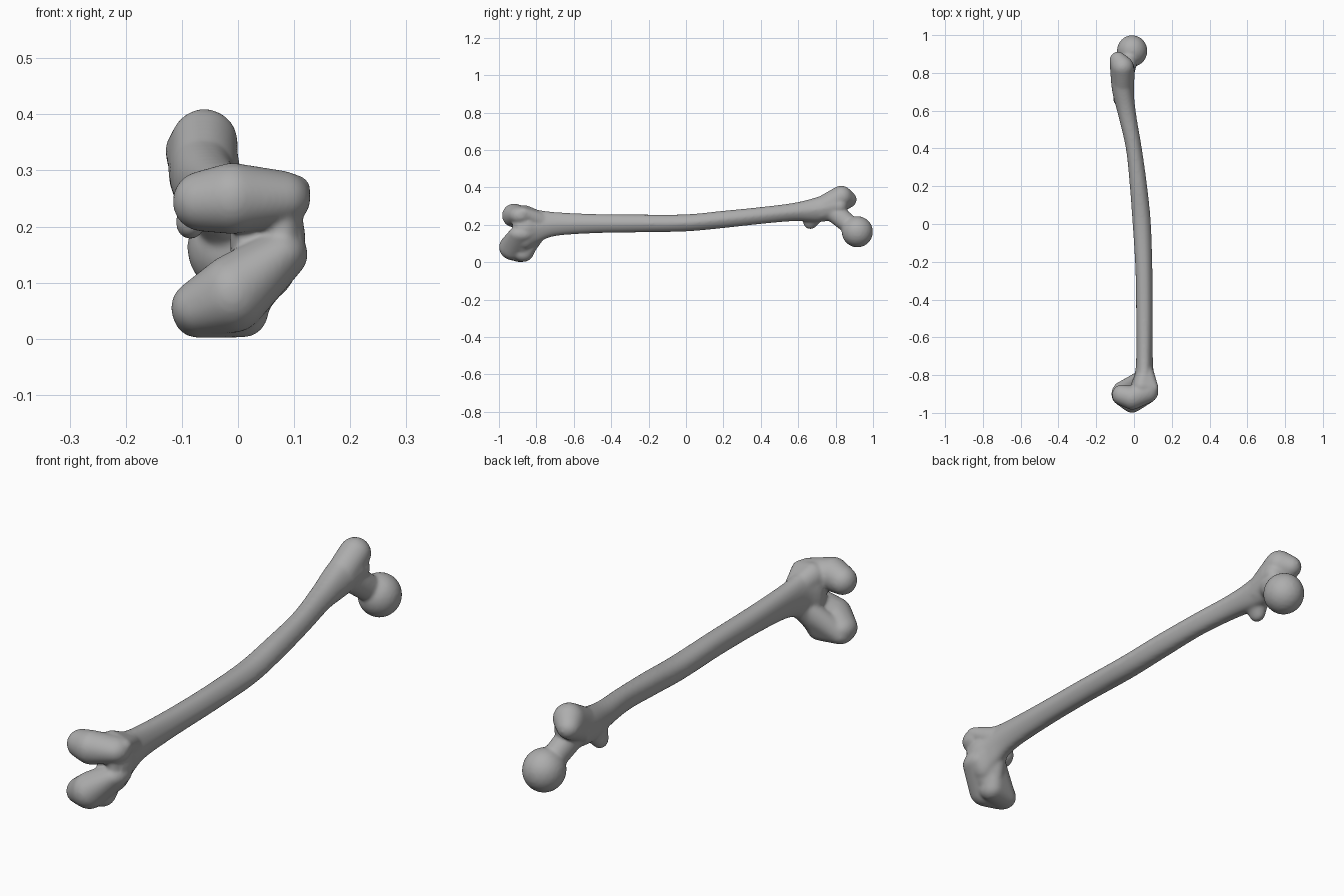
import bpy, bmesh, math
from mathutils import Vector, Matrix

cube = bpy.data.objects.get("Cube")
if cube:
    bpy.data.objects.remove(cube)

bone_grey = bpy.data.materials.new("bone_grey")
bone_grey.use_nodes = True
grey = (0.42, 0.42, 0.42, 1)
bone_grey.diffuse_color = grey
bone_grey.node_tree.nodes["Principled BSDF"].inputs["Base Color"].default_value = grey

body = bmesh.new()


def hull(*blobs):
    """Add the convex hull of ellipsoids given as (centre, radii)."""
    bm = bmesh.new()
    for centre, radii in blobs:
        m = Matrix.Translation(centre) @ Matrix.Diagonal((*radii, 1))
        bmesh.ops.create_icosphere(bm, subdivisions=3, radius=1, matrix=m)
    bmesh.ops.delete(bm, geom=bm.faces[:], context='FACES_ONLY')
    bmesh.ops.delete(bm, geom=bm.edges[:], context='EDGES_FACES') if bm.edges else None
    points = [v.co.copy() for v in bm.verts]
    if not points:
        for centre, radii in blobs:
            m = Matrix.Translation(centre) @ Matrix.Diagonal((*radii, 1))
            bmesh.ops.create_icosphere(bm, subdivisions=3, radius=1, matrix=m)
    res = bmesh.ops.convex_hull(bm, input=bm.verts[:])
    bmesh.ops.delete(bm, geom=[v for v in bm.verts if not v.link_faces], context='VERTS')
    inner = [v for v in res["geom_interior"] if isinstance(v, bmesh.types.BMVert) and v.is_valid]
    bmesh.ops.delete(bm, geom=inner, context='VERTS')
    bmesh.ops.recalc_face_normals(bm, faces=bm.faces[:])
    temp = bpy.data.meshes.new("temp")
    bm.to_mesh(temp)
    bm.free()
    body.from_mesh(temp)
    bpy.data.meshes.remove(temp)


def chain(*blobs):
    for a, b in zip(blobs, blobs[1:]):
        hull(a, b)


def loft(stations, sides=32, steps=6, power=0.9):
    """Skin rings (y, x low, x high, z low, z high) along a smooth path."""
    rows = []
    for i in range(len(stations) - 1):
        p = [stations[min(max(i + k, 0), len(stations) - 1)] for k in (-1, 0, 1, 2)]
        for s in range(steps):
            t = s / steps
            rows.append([b + t * (c - a) / 2 + t * t * (a - 2.5 * b + 2 * c - d / 2)
                         + t ** 3 * (1.5 * (b - c) + (d - a) / 2) for a, b, c, d in zip(*p)])
    rows.append(stations[-1])
    rings = []
    for y, x0, x1, z0, z1 in rows:
        ring = []
        for k in range(sides):
            a = math.tau * k / sides
            c, s = math.cos(a), math.sin(a)
            # the cross-section comes to a soft edge on the +x side
            pw = 1.35 if c > 0 else power
            ring.append(body.verts.new((
                (x0 + x1) / 2 + (x1 - x0) / 2 * math.copysign(abs(c) ** power, c), y,
                (z0 + z1) / 2 + (z1 - z0) / 2 * math.copysign(abs(s) ** pw, s))))
        rings.append(ring)
    faces = [body.faces.new(rings[0]), body.faces.new(rings[-1][::-1])]
    for a, b in zip(rings, rings[1:]):
        for k in range(sides):
            n = (k + 1) % sides
            faces.append(body.faces.new((a[k], b[k], b[n], a[n])))
    bmesh.ops.recalc_face_normals(body, faces=faces)


# Shaft, flaring towards both ends
loft([(-0.90, 0.0, 0.115, 0.08, 0.28), (-0.85, -0.015, 0.12, 0.07, 0.295),
      (-0.79, 0.005, 0.105, 0.105, 0.28), (-0.70, 0.012, 0.10, 0.14, 0.268),
      (-0.50, 0.012, 0.10, 0.155, 0.258), (-0.25, 0.008, 0.098, 0.16, 0.255),
      (0.0, -0.007, 0.09, 0.165, 0.256), (0.2, -0.022, 0.07, 0.183, 0.275),
      (0.4, -0.043, 0.042, 0.205, 0.295), (0.58, -0.085, 0.012, 0.22, 0.318),
      (0.70, -0.115, 0.0, 0.215, 0.348), (0.80, -0.125, 0.005, 0.225, 0.385)])

# Upper condyle
chain(((-0.065, -0.905, 0.245), (0.052, 0.055, 0.054)),
      ((-0.01, -0.92, 0.25), (0.06, 0.064, 0.064)),
      ((0.075, -0.885, 0.25), (0.055, 0.062, 0.05)))
hull(((0.10, -0.87, 0.265), (0.03, 0.035, 0.028)),
     ((0.04, -0.86, 0.25), (0.05, 0.05, 0.055)),
     ((0.06, -0.75, 0.21), (0.035, 0.03, 0.05)))

# Lower condyle, sloping down towards the back
chain(((-0.07, -0.90, 0.055), (0.05, 0.06, 0.05)),
      ((-0.01, -0.925, 0.08), (0.065, 0.075, 0.07)),
      ((0.075, -0.88, 0.15), (0.05, 0.07, 0.045)))
hull(((0.01, -0.87, 0.05), (0.045, 0.055, 0.048)),
     ((-0.07, -0.89, 0.04), (0.045, 0.055, 0.039)),
     ((0.03, -0.81, 0.13), (0.035, 0.03, 0.05)))
hull(((0.095, -0.88, 0.15), (0.03, 0.045, 0.03)),
     ((0.01, -0.87, 0.05), (0.03, 0.05, 0.04)),
     ((0.055, -0.76, 0.19), (0.035, 0.03, 0.05)))

# Bridge between the condyles under the front groove
hull(((0.08, -0.87, 0.25), (0.035, 0.06, 0.04)),
     ((0.08, -0.87, 0.15), (0.035, 0.06, 0.03)))

# Greater trochanter
hull(((-0.06, 0.83, 0.35), (0.06, 0.06, 0.06)),
     ((-0.085, 0.865, 0.335), (0.045, 0.048, 0.045)),
     ((-0.06, 0.74, 0.29), (0.06, 0.06, 0.07)))
hull(((-0.045, 0.82, 0.30), (0.05, 0.045, 0.05)),
     ((-0.055, 0.72, 0.27), (0.05, 0.05, 0.05)))

# Neck and ball head
hull(((-0.05, 0.79, 0.27), (0.048, 0.055, 0.055)),
     ((-0.02, 0.885, 0.19), (0.045, 0.05, 0.05)))
hull(((-0.01, 0.916, 0.163), (0.081, 0.084, 0.084)))

# Lesser trochanter
hull(((-0.085, 0.665, 0.205), (0.026, 0.036, 0.028)),
     ((-0.065, 0.68, 0.26), (0.04, 0.07, 0.04)))

mesh = bpy.data.meshes.new("thigh_bone")
body.to_mesh(mesh)
body.free()
mesh.materials.append(bone_grey)
bone = bpy.data.objects.new("thigh_bone", mesh)
bpy.context.collection.objects.link(bone)

# Fuse the parts into one skin and soften the joins
remesh = bone.modifiers.new("fuse", 'REMESH')
remesh.mode = 'VOXEL'
remesh.voxel_size = 0.006
remesh.use_smooth_shade = True
smooth = bone.modifiers.new("soften", 'SMOOTH')
smooth.factor = 0.5
smooth.iterations = 12
